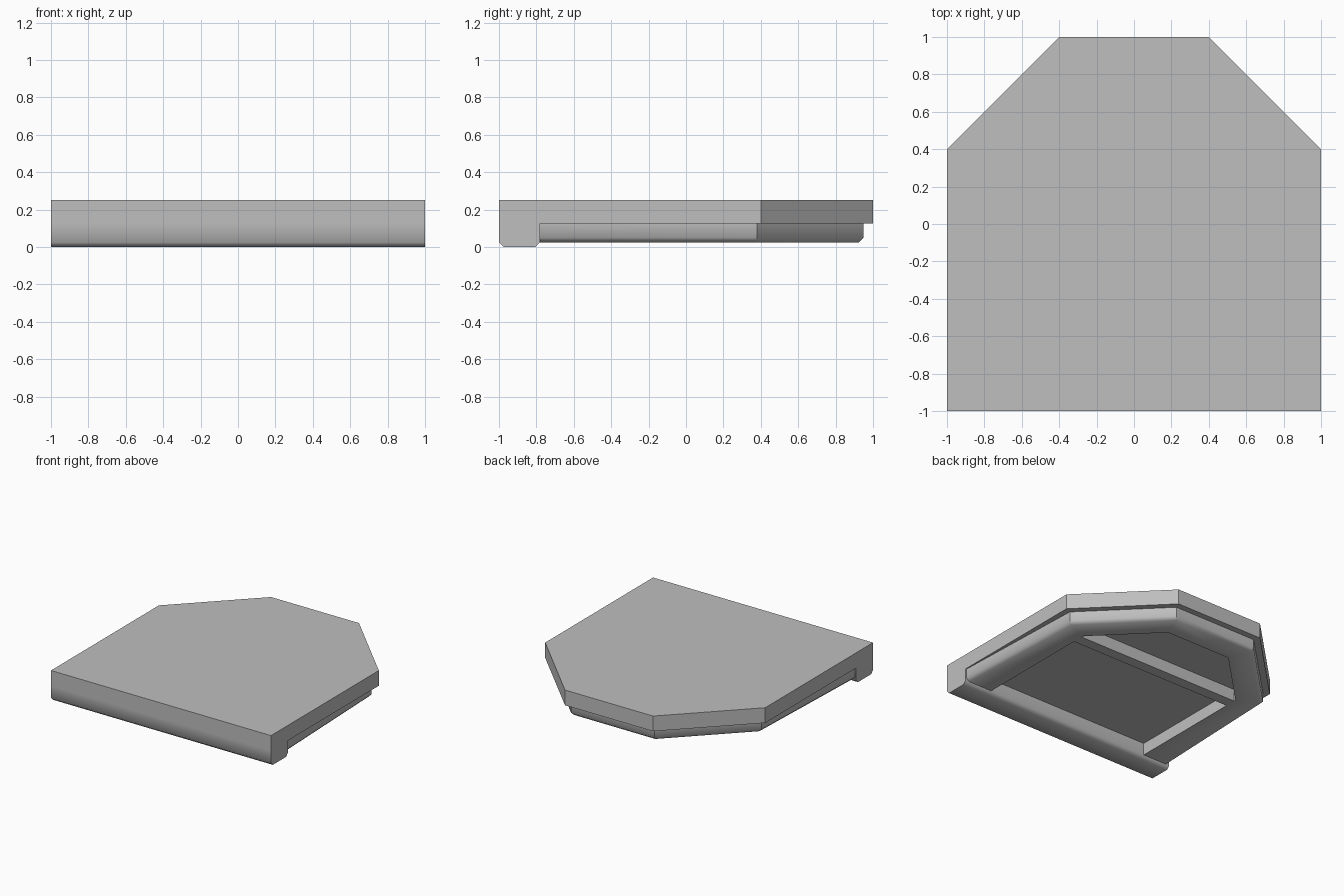
import bpy, bmesh, math

cube = bpy.data.objects.get("Cube")
if cube:
    bpy.data.objects.remove(cube, do_unlink=True)

grey = bpy.data.materials.new("light_grey")
grey.use_nodes = True
colour = (0.52, 0.52, 0.52, 1)
grey.diffuse_color = colour
grey.node_tree.nodes["Principled BSDF"].inputs["Base Color"].default_value = colour

FRONT = -0.78     # back face of the front beam
MID = 0.125       # underside of the top slab
LOW = 0.025       # underside of the rim


def finish(name, bm):
    bmesh.ops.recalc_face_normals(bm, faces=bm.faces)
    mesh = bpy.data.meshes.new(name)
    bm.to_mesh(mesh)
    bm.free()
    mesh.materials.append(grey)
    obj = bpy.data.objects.new(name, mesh)
    bpy.context.collection.objects.link(obj)
    return obj


def prism(name, points, direction):
    """Extrude a closed outline along a direction."""
    bm = bmesh.new()
    face = bm.faces.new([bm.verts.new(p) for p in points])
    new = bmesh.ops.extrude_face_region(bm, geom=[face])["geom"]
    moved = [v for v in new if isinstance(v, bmesh.types.BMVert)]
    bmesh.ops.translate(bm, verts=moved, vec=direction)
    return finish(name, bm)


def half_path(inset, front_x, front_y):
    """Left half of the clipped-corner outline, offset inwards, front to back."""
    cut = 0.4 - inset * math.tan(math.pi / 8)
    return [(front_x, front_y), (1 - inset, cut), (cut, 1 - inset)]


def outline(inset, front_x, front_y):
    half = half_path(inset, front_x, front_y)
    return half + [(-x, y) for x, y in reversed(half)]


def smooth_chamfers(obj):
    """Smooth along the chamfers only, keeping corners crisp."""
    bm = bmesh.new()
    bm.from_mesh(obj.data)
    for face in bm.faces:
        face.smooth = True
    for edge in bm.edges:
        a, b = edge.verts
        level = abs(a.co.z - b.co.z) < 1e-4
        edge.smooth = level and edge.calc_face_angle(0) < math.radians(50)
    bm.to_mesh(obj.data)
    bm.free()


# Top slab
prism("top_slab", [(x, y, MID) for x, y in outline(0, 1, -1)], (0, 0, 0.25 - MID))

# Front beam with chamfered lower edges
c = 0.025
profile = [(-1, MID), (-1, c), (c - 1, 0), (FRONT - c, 0), (FRONT, c), (FRONT, MID)]
beam = prism("front_beam", [(-1, y, z) for y, z in profile], (2, 0, 0))
smooth_chamfers(beam)

# Rim under the slab: a chamfered section swept around the sides and back
bm = bmesh.new()
loops = [
    (outline(0.05, 0.992, FRONT), MID),
    (outline(0.05, 0.992, FRONT), LOW + c),
    (outline(0.05 + c, 0.992 - c, FRONT), LOW),
    (outline(0.25, 0.75, FRONT), LOW),
    (outline(0.25, 0.75, FRONT), MID),
]
rings = [[bm.verts.new((x, y, z)) for x, y in pts] for pts, z in loops]
for a, b in zip(rings, rings[1:] + rings[:1]):
    for i in range(len(a) - 1):
        bm.faces.new((a[i], a[i + 1], b[i + 1], b[i]))
for end in (0, -1):
    bm.faces.new([ring[end] for ring in rings])
smooth_chamfers(finish("under_rim", bm))

# Cross bar beneath the slab
bar = [(0.19, MID), (0.19, LOW), (0.28, LOW), (0.28, MID)]
prism("cross_bar", [(-0.76, y, z) for y, z in bar], (1.52, 0, 0))
